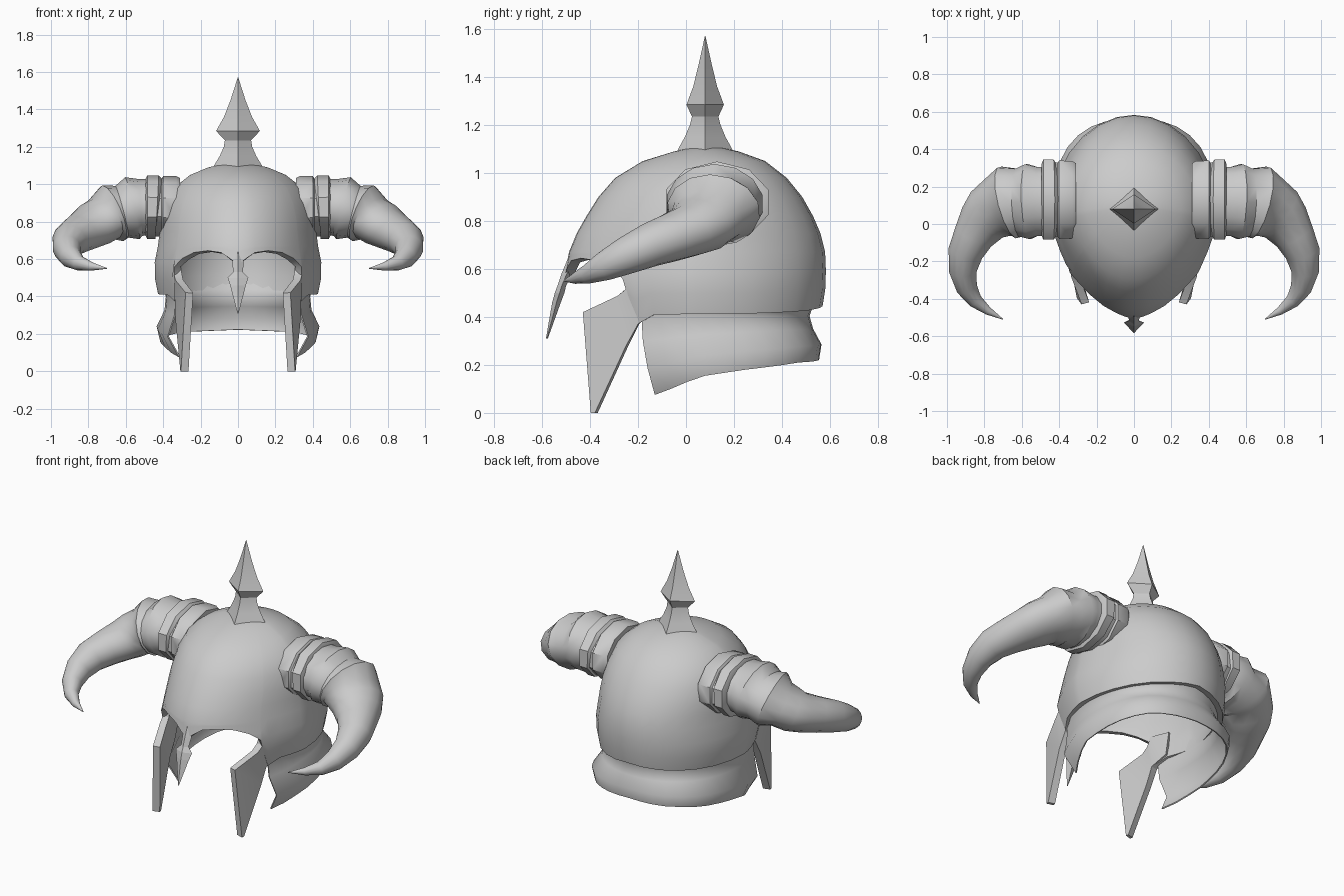
import bpy, bmesh, math
from mathutils import Vector

if "Cube" in bpy.data.objects:
    bpy.data.objects.remove(bpy.data.objects["Cube"])

steel = bpy.data.materials.new("grey steel")
steel.diffuse_color = (0.6, 0.6, 0.6, 1)
steel.use_nodes = True
steel.node_tree.nodes["Principled BSDF"].inputs["Base Color"].default_value = steel.diffuse_color
POINTED = 1.4   # how pointed the front of the dome is


def table(rows, t):
    """Linear look-up in rows of (key, value, ...); returns the values."""
    if t <= rows[0][0]:
        return rows[0][1:]
    for lo, hi in zip(rows, rows[1:]):
        if t <= hi[0]:
            f = (t - lo[0]) / (hi[0] - lo[0])
            return [a + (b - a) * f for a, b in zip(lo[1:], hi[1:])]
    return rows[-1][1:]


def make(name, verts, faces, thickness=0, mirror=False, angle=35, recalc=True):
    mesh = bpy.data.meshes.new(name)
    mesh.from_pydata([tuple(v) for v in verts], [], faces)
    mesh.materials.append(steel)
    bm = bmesh.new()
    bm.from_mesh(mesh)
    bmesh.ops.remove_doubles(bm, verts=bm.verts, dist=0.0005)
    if recalc:
        bmesh.ops.recalc_face_normals(bm, faces=bm.faces)
    bm.to_mesh(mesh)
    bm.free()
    ob = bpy.data.objects.new(name, mesh)
    bpy.context.collection.objects.link(ob)
    if thickness:
        mod = ob.modifiers.new("thickness", 'SOLIDIFY')
        mod.thickness = thickness
        mod.offset = -1
    if mirror:
        mod = ob.modifiers.new("mirror", 'MIRROR')
        mod.use_mirror_merge = False
    bpy.ops.object.select_all(action='DESELECT')
    ob.select_set(True)
    bpy.context.view_layer.objects.active = ob
    bpy.ops.object.convert(target='MESH')
    if angle:
        bpy.ops.object.shade_smooth_by_angle(angle=math.radians(angle))
    return ob


def loft(name, rings, closed=True, caps=False, **kw):
    n = len(rings[0])
    verts = [p for r in rings for p in r]
    faces = [(i * n + j, i * n + (j + 1) % n, (i + 1) * n + (j + 1) % n, (i + 1) * n + j)
             for i in range(len(rings) - 1) for j in range(n if closed else n - 1)]
    if caps:
        faces += [tuple(range(n)), tuple(range(len(verts) - n, len(verts)))]
    return make(name, verts, faces, **kw)


# Dome: height, half width, front y, back y
DOME = [(0.38, .42, -.46, .555), (0.47, .44, -.485, .575), (0.55, .452, -.51, .585),
        (0.67, .428, -.488, .58), (0.75, .418, -.455, .56), (0.82, .41, -.415, .53),
        (0.90, .388, -.365, .485), (0.98, .345, -.295, .42), (1.05, .255, -.18, .33),
        (1.09, .16, -.05, .22), (1.108, .08, .03, .14), (1.112, 0, .08, .08)]
# Lower edge of the dome by angle from the front: brow, then cheek root and neck rim
EDGE = [(0, .57), (6, .605), (12, .635), (22, .645), (33, .635), (42, .605), (49, .56),
        (50, .50), (54, .375), (62, .41), (120, .415), (150, .425), (180, .445)]


def dome_point(deg, z):
    w, yf, yb = table(DOME, z)
    a, yc = math.radians(deg), (yf + yb) / 2
    c = math.cos(a)
    y = yc - (yc - yf) * c ** POINTED if c > 0 else yc - (yb - yc) * c
    return Vector((w * math.sin(a), y, z))


def on_dome(y, z, inset=0):
    """Point on the front half of the dome at the given y and height."""
    w, yf, yb = table(DOME, z)
    yc = (yf + yb) / 2
    c = ((yc - y) / (yc - yf)) ** (1 / POINTED)
    return Vector((w * math.sqrt(1 - c * c) - inset, y, z))


half = [6, 12, 22, 33, 42, 49, 50, 54, 62, 71, 80, 90, 103, 116, 129, 142, 155, 168]
columns = [0] + half + [180] + [-d for d in reversed(half)]
rings = []
for row in range(4):
    ring = []
    for d in columns:
        low = table(EDGE, abs(d))[0]
        ring.append(dome_point(d, low + (0.67 - low) * row / 3))
    rings.append(ring)
for row in DOME[4:]:
    rings.append([dome_point(d, row[0]) for d in columns])
loft("helmet_dome", rings, thickness=0.04, angle=45)

# Cheek guards: bent plates running down to a point, rooted inside the dome wall
A, B, G = on_dome(-.235, .575, .008), on_dome(-.245, .52, .004), on_dome(-.2, .37, .002)
H, I = on_dome(-.13, .425, .014), on_dome(-.13, .575, .014)
C, D, E, E2, F = ((.335, -.285, .488), (.28, -.43, .42), (.305, -.397, 0),
                  (.308, -.38, 0), (.335, -.25, .28))
make("cheek_guards", [A, B, C, D, E, E2, F, G, H, I],
     [(0, 7, 8, 9), (0, 1, 7), (1, 2, 6, 7), (2, 3, 4, 5, 6)],
     thickness=0.042, mirror=True, angle=25, recalc=False)

# Neck guard: flared skirt round the sides and back, rooted inside the dome wall
GUARD_LOW = [(60, .075), (70, .10), (80, .13), (90, .155), (110, .18), (140, .21), (180, .222)]
# part of the way down, half width, back depth, front depth
GUARD = [(-.25, .41, .468, .53), (0, .392, .447, .53), (.08, .386, .435, .53),
         (.35, .393, .45, .52), (.68, .435, .485, .48), (1, .415, .475, .42)]
rings = []
for t, w, back, front in GUARD:
    ring = []
    for k in range(25):
        d = 60 + k * 10
        m = min(d, 360 - d)
        a = math.radians(d)
        low = table(GUARD_LOW, m)[0]
        # the front corners curl inward, the rear corners bulge
        ww = w - (0.05 * max(0, 1 - (m - 60) / 30) if t == 1 else 0)
        bulge = 1
        if m > 90 and t > .3:
            bulge += .07 * math.sin(2 * a) ** 2 * min(1, t * 1.4)
        depth = front if m < 90 else back
        top = .42 if t > 0 else .42 + .02 * max(0, (m - 130) / 50)
        ring.append((ww * bulge * math.sin(a), .08 - depth * bulge * math.cos(a),
                     top + (low - .42) * t))
    rings.append(ring)
loft("neck_guard", rings, closed=False, thickness=0.008, angle=50)


def diamond(z, hx, hy, y):
    return [(hx, y, z), (0, y + hy, z), (-hx, y, z), (0, y - hy, z)]


# Nose guard: height, half width, half depth, y
loft("nose_guard", [diamond(*r) for r in [
    (.64, .03, .022, -.472), (.58, .03, .022, -.497), (.53, .026, .018, -.518),
    (.50, .055, .02, -.527), (.46, .042, .018, -.54), (.31, .003, .004, -.58)]],
    caps=True, angle=0)

# Crest spike: height, half width, half depth
loft("crest_spike", [diamond(z, hx, hy, .08) for z, hx, hy in [
    (1.08, .14, .12), (1.105, .125, .11), (1.15, .098, .085), (1.20, .076, .064),
    (1.235, .07, .055), (1.285, .117, .078), (1.36, .075, .05), (1.45, .04, .028),
    (1.572, .001, .001)]], caps=True, angle=30)


def tube(name, rows, sides, angle):
    """Rows of (x, y, z, horizontal radius, vertical radius) along a path."""
    pts = [Vector(r[:3]) for r in rows]
    rings = []
    for i, r in enumerate(rows):
        t = (pts[min(i + 1, len(pts) - 1)] - pts[max(i - 1, 0)]).normalized()
        side = t.cross(Vector((0, 0, 1))).normalized()
        up = side.cross(t)
        rings.append([pts[i] + side * r[3] * math.cos(q) + up * r[4] * math.sin(q)
                      for q in [2 * math.pi * (k + .5) / sides for k in range(sides)]])
    return loft(name, rings, caps=True, mirror=True, angle=angle)


# Horn collars: flared socket, groove and outer band
tube("horn_collars", [
    (.31, .13, .875, .205, .158), (.33, .13, .875, .217, .168), (.40, .13, .875, .22, .168),
    (.408, .13, .875, .208, .156), (.425, .13, .875, .208, .156), (.432, .13, .878, .225, .17),
    (.485, .13, .878, .225, .17), (.495, .13, .878, .20, .15)], 10, 40)

# Horns: ridged near the root, sweeping outward, down and forward to a point
tube("horns", [
    (.47, .12, .878, .19, .15), (.52, .12, .876, .19, .152), (.565, .12, .872, .205, .17),
    (.62, .115, .853, .185, .143), (.67, .115, .845, .20, .16), (.715, .09, .815, .172, .125),
    (.765, .06, .785, .158, .122), (.805, .015, .76, .138, .11), (.855, -.06, .732, .112, .102),
    (.90, -.15, .70, .096, .092), (.915, -.25, .655, .075, .078), (.895, -.34, .612, .058, .062),
    (.85, -.41, .578, .04, .04), (.78, -.465, .56, .022, .022), (.70, -.51, .55, .002, .002)],
    14, 40)
